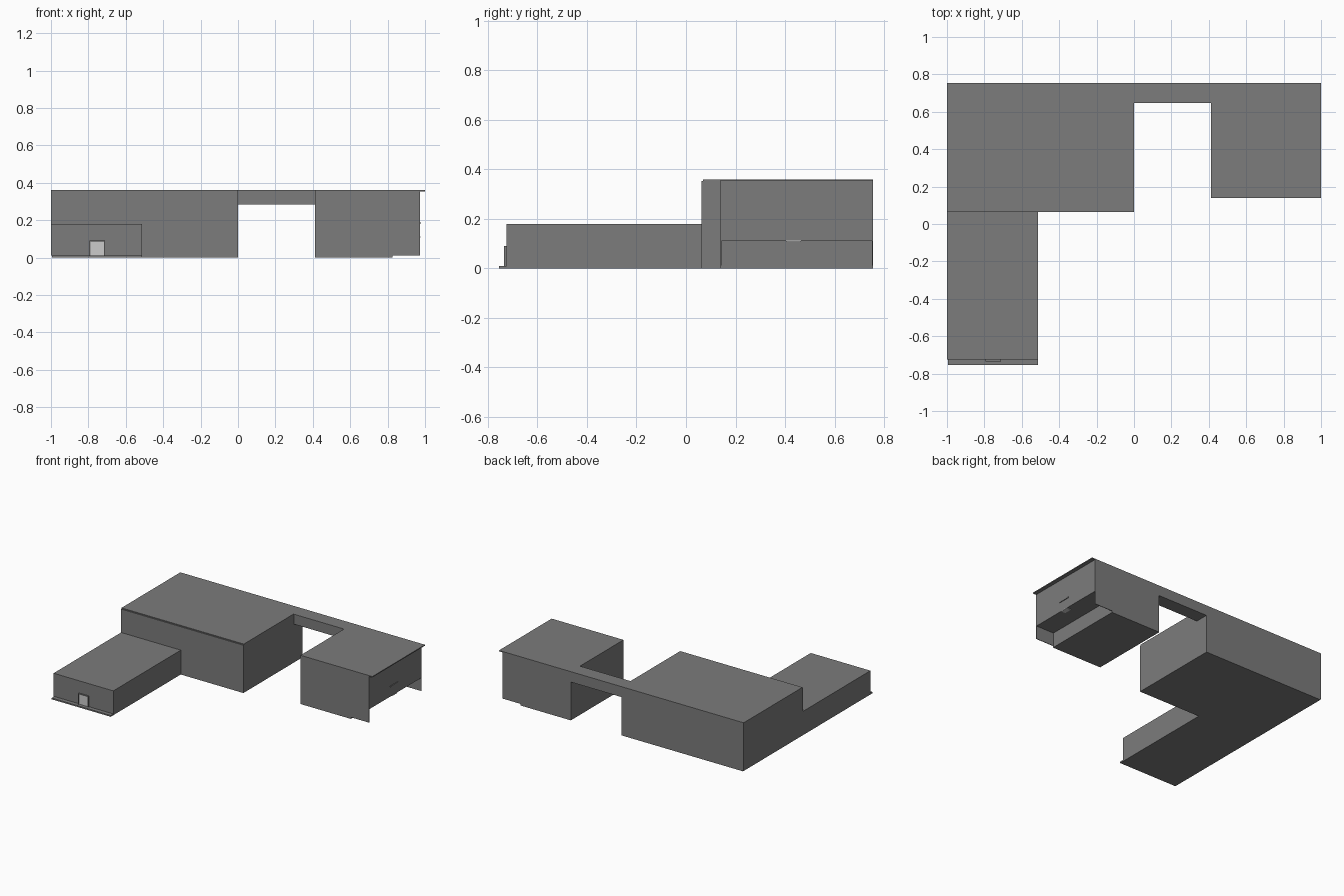
import bpy
import bmesh
from mathutils import Vector

if "Cube" in bpy.data.objects:
    bpy.data.objects.remove(bpy.data.objects["Cube"])


def material(name, v):
    m = bpy.data.materials.new(name)
    m.diffuse_color = (v, v, v, 1)
    m.use_nodes = True
    m.node_tree.nodes["Principled BSDF"].inputs["Base Color"].default_value = m.diffuse_color
    return m


DARK = material("dark_grey", 0.2)
LIGHT = material("light_grey", 0.8)


def prism(name, outline, depth, mat=DARK):
    """Solid made by sweeping a flat outline along a vector."""
    bm = bmesh.new()
    face = bm.faces.new([bm.verts.new(p) for p in outline])
    swept = bmesh.ops.extrude_face_region(bm, geom=[face])
    verts = [g for g in swept["geom"] if isinstance(g, bmesh.types.BMVert)]
    bmesh.ops.translate(bm, vec=Vector(depth), verts=verts)
    bmesh.ops.recalc_face_normals(bm, faces=bm.faces)
    mesh = bpy.data.meshes.new(name)
    bm.to_mesh(mesh)
    bm.free()
    mesh.materials.append(mat)
    obj = bpy.data.objects.new(name, mesh)
    bpy.context.collection.objects.link(obj)
    return obj


def plan(name, points, z0, z1, mat=DARK):
    return prism(name, [(x, y, z0) for x, y in points], (0, 0, z1 - z0), mat)


def box(name, x0, x1, y0, y1, z0, z1, mat=DARK):
    return plan(name, [(x0, y0), (x1, y0), (x1, y1), (x0, y1)], z0, z1, mat)


BACK = 0.755
FLOOR = 0.01
EAVE = 0.353
ROOF = 0.36

# Floor slabs, with the doorstep strip in front of the low wing
plan("main_floor", [(-0.995, -0.755), (-0.512, -0.755), (-0.512, 0.063), (0, 0.063),
                    (0, BACK), (-0.995, BACK)], 0, FLOOR)
box("dock_floor", 0.413, 0.825, 0.14, BACK, 0, FLOOR)

# Tall hall and low front wing
box("main_hall", -1, 0, 0.063, BACK, FLOOR, EAVE)
box("low_wing", -1, -0.512, -0.725, 0.063, FLOOR, 0.18)

# Raised link between the two tall blocks
box("link_bridge", 0, 0.413, 0.654, BACK, 0.283, EAVE)

# Right block with its lower side cut back under an overhang
profile = [(0.413, FLOOR), (0.825, FLOOR), (0.825, 0.11), (0.973, 0.11),
           (0.973, EAVE), (0.413, EAVE)]
prism("dock_block", [(x, 0.14, z) for x, z in profile], (0, BACK - 0.14, 0))
for label, y in (("front", 0.14), ("back", BACK - 0.004)):
    box(f"dock_{label}_screen", 0.825, 0.973, y, y + 0.004, 0.012, 0.11)

# One thin roof over hall, link and right block, overhanging at the right end
plan("roof", [(-1, 0.068), (0, 0.068), (0, 0.648), (0.413, 0.648), (0.413, 0.14),
              (1, 0.14), (1, BACK), (-1, BACK)], EAVE, ROOF)

# Front door with a projecting frame
box("front_door", -0.788, -0.716, -0.729, -0.725, FLOOR, 0.084, LIGHT)
for label, x in (("left", -0.793), ("right", -0.716)):
    box(f"door_{label}_jamb", x, x + 0.005, -0.735, -0.725, FLOOR, 0.084)
box("door_lintel", -0.793, -0.711, -0.735, -0.725, 0.084, 0.09)

# Small fittings on the right side
box("wall_bar", 0.973, 0.978, 0.387, 0.48, 0.181, 0.188)
box("dock_lamp", 0.94, 0.975, 0.404, 0.464, 0.107, 0.112, LIGHT)
